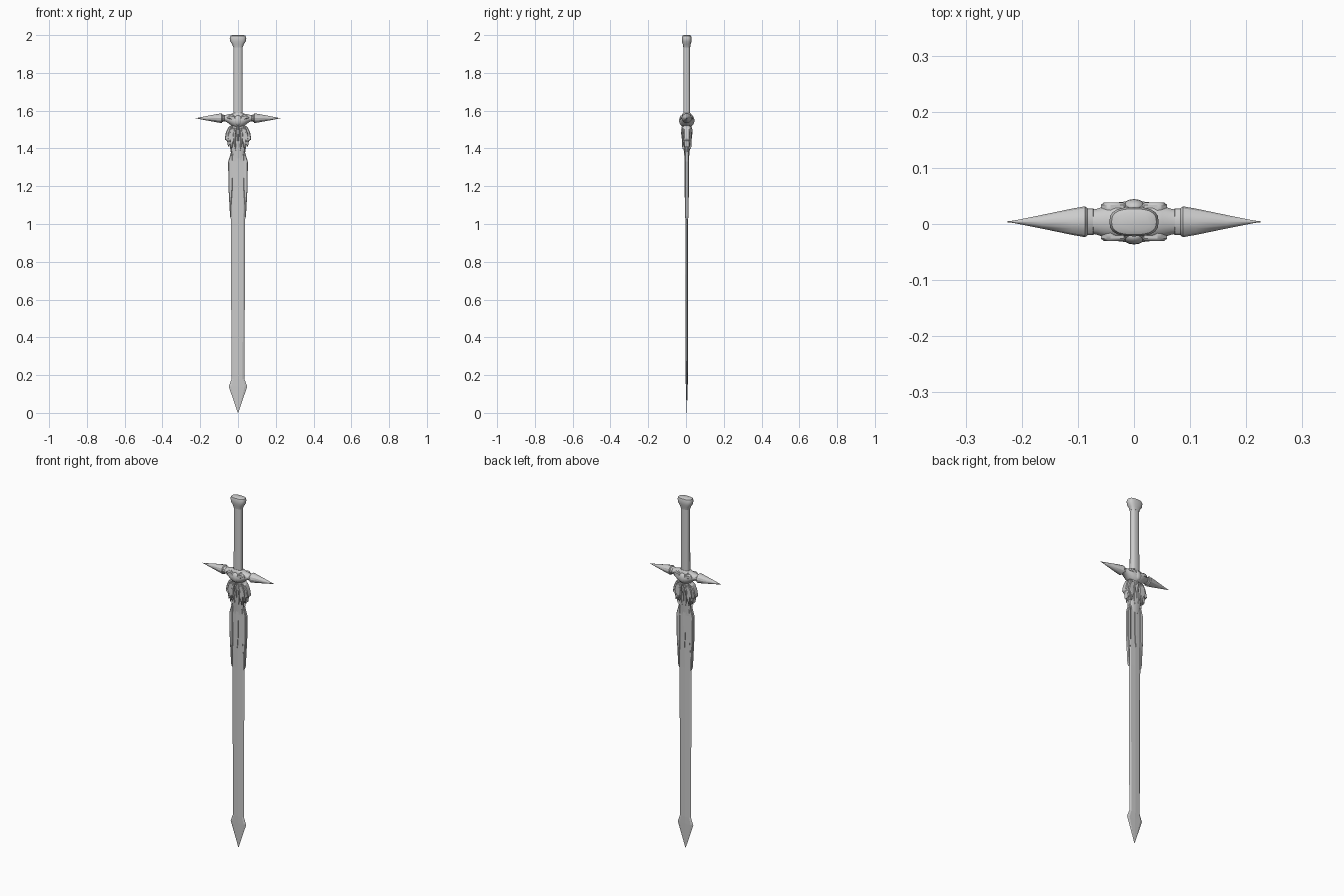
import bpy, bmesh, math

if "Cube" in bpy.data.objects:
    bpy.data.objects.remove(bpy.data.objects["Cube"])

YC = 0.004  # the whole sword sits a hair behind y = 0


def finish(name, bm, smooth=30, mirror=(False, False), bevel=0):
    bmesh.ops.recalc_face_normals(bm, faces=bm.faces)
    me = bpy.data.meshes.new(name)
    bm.to_mesh(me)
    bm.free()
    ob = bpy.data.objects.new(name, me)
    bpy.context.collection.objects.link(ob)
    ob.location.y = YC
    bpy.ops.object.select_all(action='DESELECT')
    ob.select_set(True)
    bpy.context.view_layer.objects.active = ob
    if smooth:
        bpy.ops.object.shade_smooth_by_angle(angle=math.radians(smooth))
    if bevel:
        b = ob.modifiers.new("bevel", 'BEVEL')
        b.width, b.segments = bevel, 1
    if any(mirror):
        m = ob.modifiers.new("mirror", 'MIRROR')
        m.use_axis = (mirror[0], mirror[1], False)
        m.use_mirror_merge = False
    return ob


def loft(name, rings, **kw):
    """Skin a list of equal-length point rings and cap both ends."""
    bm = bmesh.new()
    vs = [[bm.verts.new(p) for p in r] for r in rings]
    n = len(rings[0])
    for a, b in zip(vs, vs[1:]):
        for i in range(n):
            j = (i + 1) % n
            bm.faces.new((a[i], a[j], b[j], b[i]))
    bm.faces.new(vs[0])
    bm.faces.new(vs[-1])
    return finish(name, bm, **kw)


def oval(rx, ry, n, power=1.0):
    pts = []
    for i in range(n):
        a = 2 * math.pi * i / n
        c, s = math.cos(a), math.sin(a)
        pts.append((rx * math.copysign(abs(c) ** power, c),
                    ry * math.copysign(abs(s) ** power, s)))
    return pts


def along_z(name, prof, n=20, power=0.75, **kw):
    return loft(name, [[(x, y, z) for x, y in oval(rx, ry, n, power)]
                       for z, rx, ry in prof], **kw)


def along_x(name, prof, n=12, power=1.0, **kw):
    return loft(name, [[(x, y, zc + z) for y, z in oval(ry, rz, n, power)]
                       for x, ry, rz, zc in prof], **kw)


def plate(name, outline, y0, y1, **kw):
    """Flat xz outline given thickness between y0 and y1."""
    return loft(name, [[(x, y, z) for x, z in outline] for y in (y0, y1)], **kw)


def claw(name, path, **kw):
    """Tapered faceted spike following (x, y, z, radius) points."""
    return loft(name, [[(x + a, y + b, z) for a, b in oval(r, r, 6)]
                       for x, y, z, r in path], **kw)


# Blade: six-facet section with a central ridge and flared arrow tip
blade = [(0.001, 0.0005, 0.0), (0.049, 0.005, 0.14), (0.034, 0.006, 0.18),
         (0.036, 0.0065, 0.60), (0.038, 0.007, 1.03), (0.042, 0.008, 1.20),
         (0.043, 0.010, 1.33), (0.036, 0.013, 1.38), (0.036, 0.015, 1.46)]
loft("blade", [[(w, 0, z), (.72 * w, .8 * t, z), (0, t, z), (-.72 * w, .8 * t, z),
                (-w, 0, z), (-.72 * w, -.8 * t, z), (0, -t, z), (.72 * w, -.8 * t, z)]
               for w, t, z in blade], smooth=0)

# Stepped trim along the upper edges of the blade
plate("edge_trim", [(.036, 1.385), (.052, 1.33), (.051, 1.20), (.042, 1.04),
                    (.036, 1.02), (.036, 1.10), (.030, 1.18), (.030, 1.36)],
      -.0095, .0095, mirror=(True, False), bevel=.003, smooth=0)

# Long thin inlay running down from the collar on each face
plate("blade_inlay", [(-.008, 1.41), (.008, 1.41), (.006, 1.22), (0, 1.14), (-.006, 1.22)],
      .006, .0115, mirror=(False, True), smooth=0)

# Collar core between blade and guard
along_z("collar_core", [(1.34, .030, .011), (1.39, .036, .016), (1.44, .046, .021),
                        (1.48, .047, .023), (1.51, .036, .021), (1.54, .034, .024)],
        n=16, power=.9)

# Wing-shaped side plates of the collar, in two layers
plate("collar_wing", [(.030, 1.525), (.050, 1.515), (.064, 1.485), (.071, 1.448),
                      (.058, 1.440), (.052, 1.405), (.044, 1.425), (.030, 1.40)],
      -.017, .017, mirror=(True, False), bevel=.004, smooth=25)
plate("collar_feather", [(.018, 1.510), (.040, 1.505), (.054, 1.470), (.050, 1.435),
                         (.041, 1.445), (.036, 1.395), (.026, 1.43), (.018, 1.45)],
      .012, .0245, mirror=(True, True), bevel=.003, smooth=25)

# Claws gripping the blade on both faces
claw("inner_claw", [(.012, .018, 1.51, .005), (.020, .022, 1.475, .008),
                    (.018, .019, 1.43, .006), (.010, .014, 1.385, .001)],
     mirror=(True, True))
claw("outer_claw", [(.034, .018, 1.515, .005), (.046, .020, 1.48, .006),
                    (.044, .015, 1.44, .005), (.036, .011, 1.375, .001)],
     mirror=(True, True))
claw("centre_claw", [(0, .022, 1.52, .004), (0, .024, 1.49, .009),
                     (0, .020, 1.45, .006), (0, .013, 1.39, .001)],
     mirror=(False, True))

# Guard hub, necked towards the spikes
half = [(.016, .036, .036, 1.546), (.034, .034, .032, 1.552), (.050, .029, .024, 1.557),
        (.066, .023, .017, 1.560), (.078, .021, .016, 1.560)]
along_x("guard_hub", [(-x, a, b, c) for x, a, b, c in reversed(half)]
        + [(0, .037, .037, 1.545)] + half, n=16)

# Raised boss and brow ridges on both faces of the hub
boss = bmesh.new()
bmesh.ops.create_uvsphere(boss, u_segments=16, v_segments=8, radius=1)
for v in boss.verts:
    v.co = (v.co.x * .021, .026 + v.co.y * .0145, 1.548 + v.co.z * .027)
finish("hub_boss", boss, mirror=(False, True), smooth=40)
plate("hub_brow", [(.014, 1.572), (.046, 1.576), (.062, 1.562), (.044, 1.556), (.018, 1.540)],
      .012, .034, mirror=(True, True), bevel=.004, smooth=25)

# Guard spikes with a banded base
along_x("guard_spike", [(.070, .020, .012, 1.56), (.073, .024, .017, 1.56),
                        (.083, .024, .020, 1.56), (.087, .0275, .026, 1.56),
                        (.110, .0235, .022, 1.56), (.165, .012, .012, 1.56),
                        (.215, .002, .002, 1.56), (.225, .001, .001, 1.56)],
        n=12, mirror=(True, False))

# Grip, its lower ferrule and the flared pommel
along_z("grip", [(1.56, .025, .0185), (1.95, .024, .0175)], n=20)
along_z("grip_ferrule", [(1.565, .042, .027), (1.580, .038, .025), (1.588, .026, .0195)])
along_z("pommel", [(1.935, .0245, .018), (1.952, .031, .021), (1.966, .041, .025),
                   (1.985, .044, .026), (1.996, .040, .023), (2.0, .030, .016)],
        smooth=35)
